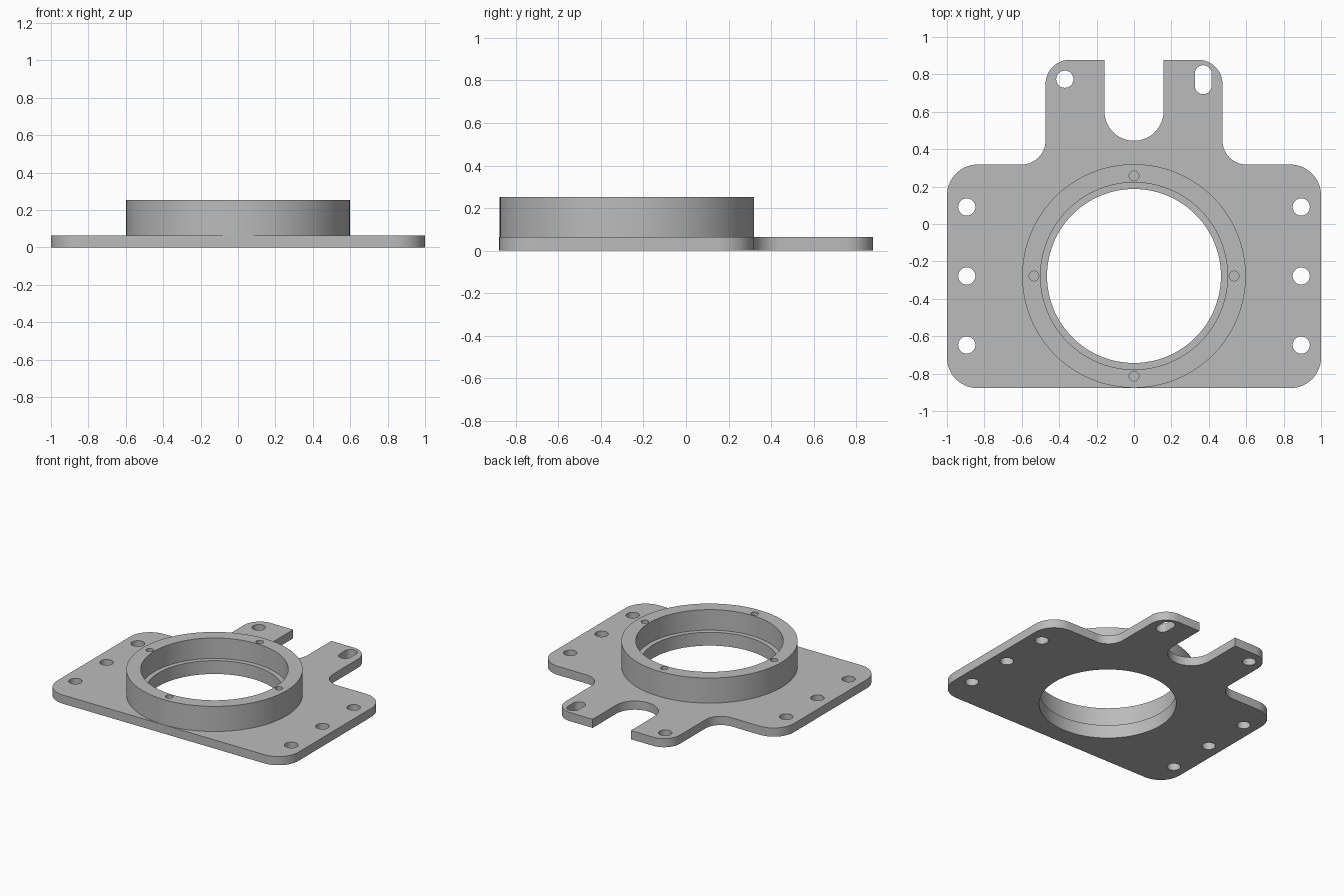
import bpy, bmesh, math
from mathutils import Vector

PLATE_TOP, LEDGE, TOP = 0.065, 0.10, 0.253
CENTRE = Vector((0, -0.278))
BORE, COUNTERBORE, OUTER = 0.465, 0.5, 0.598
SEGMENTS = 96

cube = bpy.data.objects.get("Cube")
if cube:
    bpy.data.objects.remove(cube, do_unlink=True)

grey = bpy.data.materials.new("machined grey")
grey.use_nodes = True
colour = (0.5, 0.5, 0.5, 1)
grey.diffuse_color = colour
grey.node_tree.nodes["Principled BSDF"].inputs["Base Color"].default_value = colour


def circle(x, y, r, n=32):
    return [Vector((x + r * math.cos(math.tau * i / n), y + r * math.sin(math.tau * i / n)))
            for i in range(n)]


def rounded(corners, n=14):
    """Outline with each right-angled corner (x, y, radius) rounded."""
    points = []
    for i, (x, y, r) in enumerate(corners):
        p = Vector((x, y))
        u = (Vector(corners[i - 1][:2]) - p).normalized()
        v = (Vector(corners[(i + 1) % len(corners)][:2]) - p).normalized()
        c = p + (u + v) * r
        steps = n if r else 0
        for k in range(steps + 1):
            t = math.pi / 2 * k / n
            q = c - r * (v * math.cos(t) + u * math.sin(t))
            if not points or (q - points[-1]).length > 1e-4:
                points.append(q)
    return points


def add_prism(bm, points, z0, z1):
    face = bm.faces.new([bm.verts.new((p.x, p.y, z0)) for p in points])
    moved = bmesh.ops.extrude_face_region(bm, geom=[face], use_keep_orig=True)["geom"]
    bmesh.ops.translate(bm, vec=(0, 0, z1 - z0),
                        verts=[g for g in moved if isinstance(g, bmesh.types.BMVert)])


def make_object(name, bm):
    bmesh.ops.recalc_face_normals(bm, faces=bm.faces)
    mesh = bpy.data.meshes.new(name)
    bm.to_mesh(mesh)
    bm.free()
    mesh.materials.append(grey)
    obj = bpy.data.objects.new(name, mesh)
    bpy.context.collection.objects.link(obj)
    return obj


def finish(obj, outlines, z0, z1):
    """Cut the outlines out of the part, then smooth its curved walls."""
    bm = bmesh.new()
    for points in outlines:
        add_prism(bm, points, z0, z1)
    cutter = make_object(obj.name + "_cutter", bm)
    cutter.hide_render = True
    mod = obj.modifiers.new("holes", "BOOLEAN")
    mod.operation, mod.solver, mod.object = "DIFFERENCE", "EXACT", cutter
    bpy.ops.object.select_all(action="DESELECT")
    obj.select_set(True)
    bpy.context.view_layer.objects.active = obj
    bpy.ops.object.modifier_apply(modifier=mod.name)
    bpy.data.objects.remove(cutter, do_unlink=True)
    bpy.ops.object.shade_smooth_by_angle(angle=math.radians(30))


# Base plate: mirrored outline with a forked tab at the back
half = [(1, -0.878, 0.165), (1, 0.318, 0.165), (0.473, 0.318, 0.128),
        (0.473, 0.878, 0.13), (0.158, 0.878, 0), (0.158, 0.445, 0.158)]
bm = bmesh.new()
add_prism(bm, rounded(half + [(-x, y, r) for x, y, r in reversed(half)]), 0, PLATE_TOP)
plate = make_object("base_plate", bm)

# Plate openings: bore, side bolt holes, tab hole and adjusting slot
openings = [circle(*CENTRE, BORE, SEGMENTS), circle(-0.37, 0.774, 0.046)]
for side in (-1, 1):
    openings += [circle(side * 0.894, CENTRE.y + dy, 0.046) for dy in (-0.369, 0, 0.369)]
w, y0, y1 = 0.045, 0.694, 0.849
openings.append(rounded([(0.37 - w, y0, w), (0.37 + w, y0, w),
                         (0.37 + w, y1, w), (0.37 - w, y1, w)]))
finish(plate, openings, -0.1, PLATE_TOP + 0.1)

# Bearing collar: turned ring with an inner ledge
profile = [(BORE, PLATE_TOP), (OUTER, PLATE_TOP), (OUTER, TOP),
           (COUNTERBORE, TOP), (COUNTERBORE, LEDGE), (BORE, LEDGE)]
bm = bmesh.new()
verts = [bm.verts.new((r, CENTRE.y, z)) for r, z in profile]
edges = [bm.edges.new((verts[i - 1], verts[i])) for i in range(len(verts))]
bmesh.ops.spin(bm, geom=verts + edges, cent=(0, CENTRE.y, 0), axis=(0, 0, 1),
               angle=math.tau, steps=SEGMENTS)
bmesh.ops.remove_doubles(bm, verts=bm.verts, dist=1e-4)
collar = make_object("bearing_collar", bm)

# Four blind screw holes in the collar rim
screws = [circle(0.535 * dx, CENTRE.y + 0.535 * dy, 0.026, 24)
          for dx, dy in ((1, 0), (0, 1), (-1, 0), (0, -1))]
finish(collar, screws, 0.14, TOP + 0.1)
